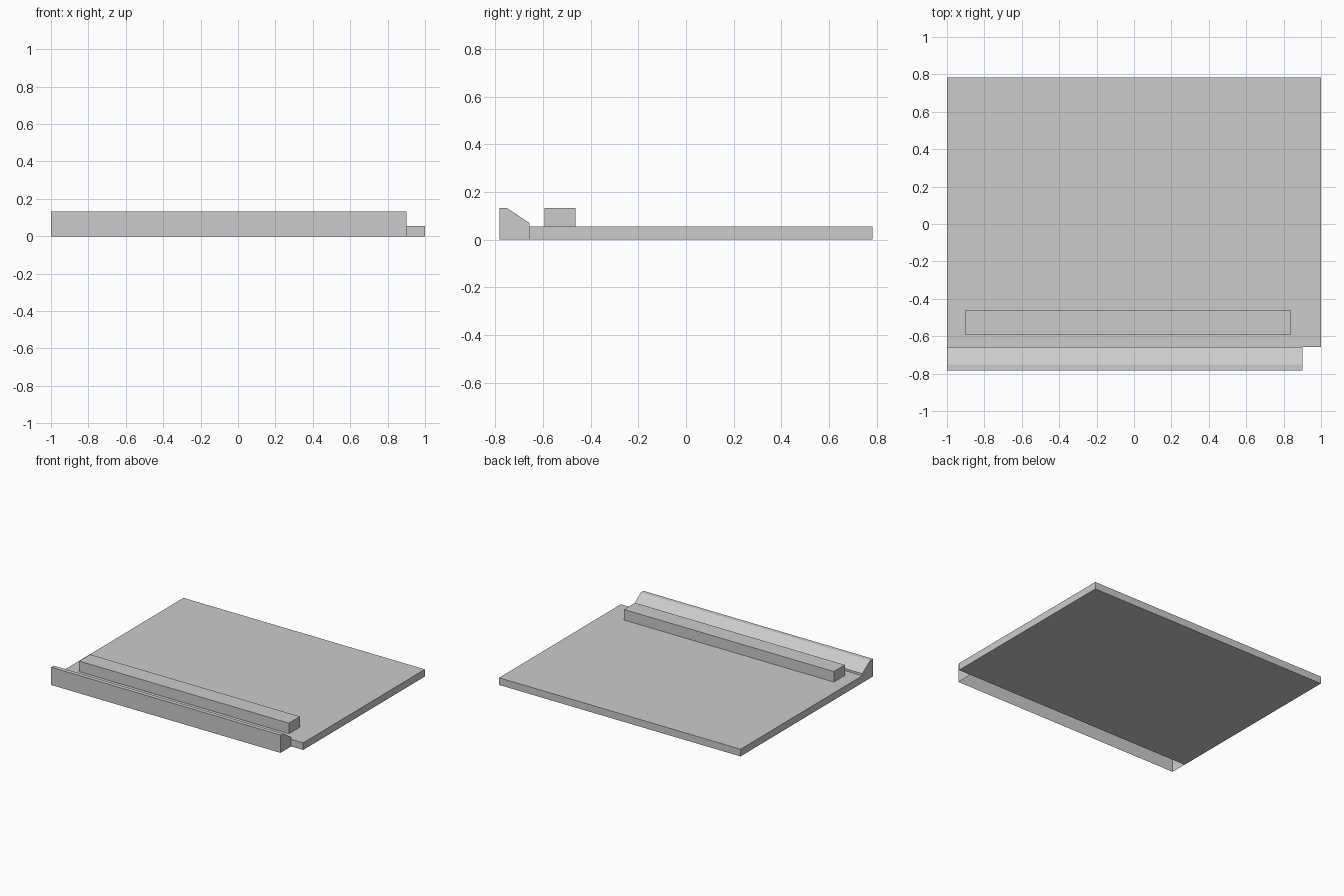
import bpy
import bmesh

cube = bpy.data.objects.get("Cube")
if cube:
    bpy.data.objects.remove(cube, do_unlink=True)

grey = bpy.data.materials.new("plain grey")
grey.use_nodes = True
color = (0.6, 0.6, 0.6, 1)
grey.diffuse_color = color
grey.node_tree.nodes["Principled BSDF"].inputs["Base Color"].default_value = color


def extrude_profile(name, profile, x0, x1, open_bottom=False):
    """Sweep a closed (y, z) profile along x."""
    bm = bmesh.new()
    face = bm.faces.new([bm.verts.new((x0, y, z)) for y, z in profile])
    result = bmesh.ops.extrude_face_region(bm, geom=[face], use_keep_orig=True)
    moved = [v for v in result["geom"] if isinstance(v, bmesh.types.BMVert)]
    bmesh.ops.translate(bm, verts=moved, vec=(x1 - x0, 0, 0))
    bmesh.ops.recalc_face_normals(bm, faces=bm.faces)
    if open_bottom:
        under = [f for f in bm.faces if f.normal.z < -0.9]
        bmesh.ops.delete(bm, geom=under, context="FACES_ONLY")
    mesh = bpy.data.meshes.new(name)
    bm.to_mesh(mesh)
    bm.free()
    mesh.materials.append(grey)
    obj = bpy.data.objects.new(name, mesh)
    bpy.context.collection.objects.link(obj)
    return obj


def rectangle(y0, y1, z0, z1):
    return [(y0, z0), (y1, z0), (y1, z1), (y0, z1)]


BACK, STEP, FRONT = 0.783, -0.657, -0.783
DECK, TOP = 0.054, 0.133

# Broad flat slab
extrude_profile("base_slab", rectangle(STEP, BACK, 0, DECK), -1, 1)

# Long raised bar on the slab
extrude_profile("raised_bar", rectangle(-0.593, -0.463, DECK, TOP), -0.9, 0.837)

# Hollow front rail with a slope down towards the slab
rail = [(FRONT, 0), (STEP, 0), (STEP, 0.07), (-0.752, TOP), (FRONT, TOP)]
extrude_profile("front_rail", rail, -1, 0.9, open_bottom=True)
